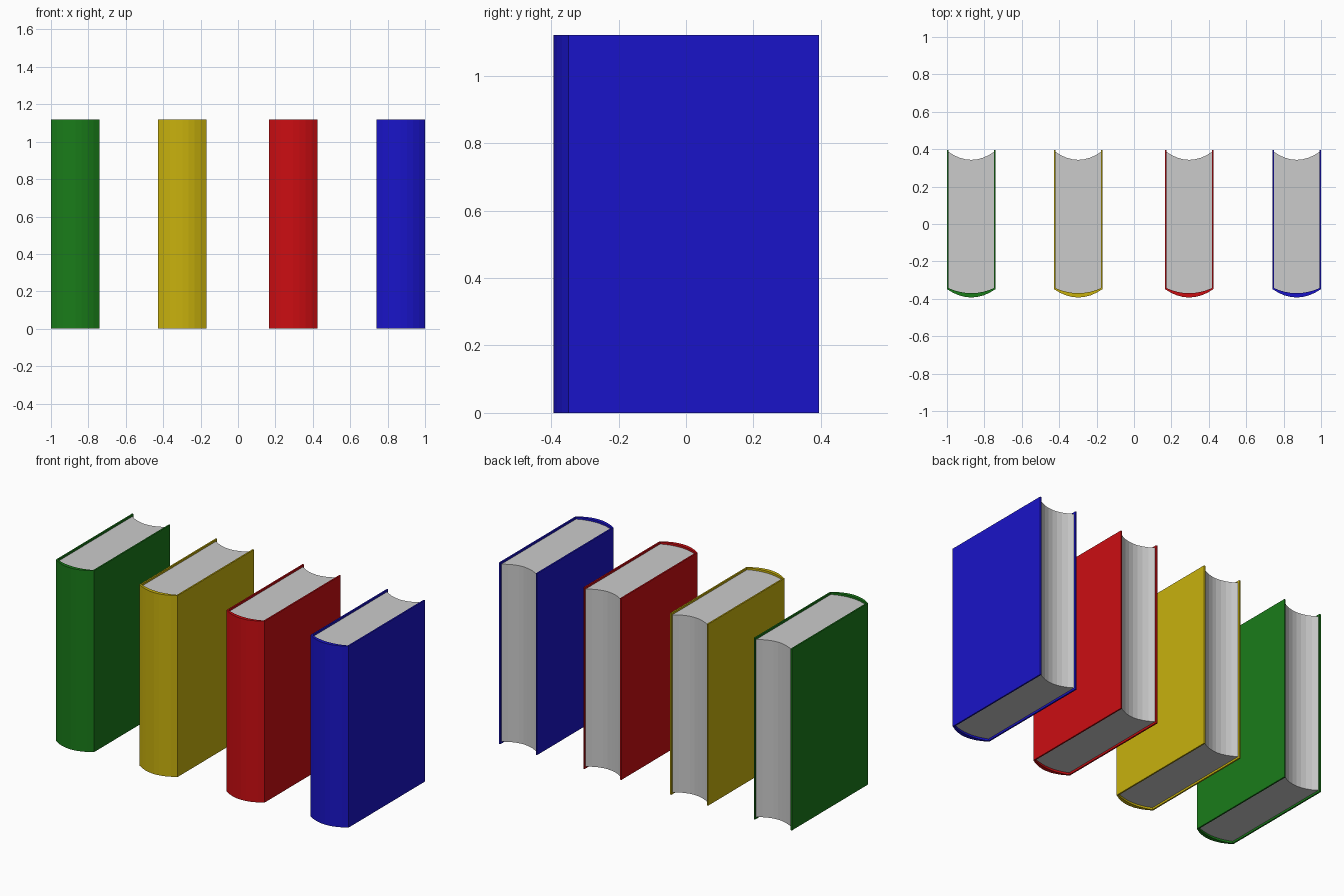
import bpy, bmesh

if "Cube" in bpy.data.objects:
    bpy.data.objects.remove(bpy.data.objects["Cube"])

H, HALF = 1.12, 0.13      # book height and half thickness
BOARD, INSET, SEG = 0.009, 0.012, 8


def arc(half, y_edge, y_mid):
    """Shallow curve from -half to +half, with its middle at y_mid."""
    pts = []
    for i in range(SEG + 1):
        t = -1 + 2 * i / SEG
        pts.append((half * t, y_mid + (y_edge - y_mid) * t * t))
    return pts


def extrude_profile(name, pts, x, z0, z1, mat=None):
    bm = bmesh.new()
    face = bm.faces.new([bm.verts.new((px, py, z0)) for px, py in pts])
    new = bmesh.ops.extrude_face_region(bm, geom=[face])["geom"]
    bmesh.ops.translate(bm, vec=(0, 0, z1 - z0),
                        verts=[g for g in new if isinstance(g, bmesh.types.BMVert)])
    bmesh.ops.recalc_face_normals(bm, faces=bm.faces)
    mesh = bpy.data.meshes.new(name)
    bm.to_mesh(mesh)
    bm.free()
    ob = bpy.data.objects.new(name, mesh)
    ob.location.x = x
    bpy.context.collection.objects.link(ob)
    if mat:
        mesh.materials.append(mat)
    return ob


inner = HALF - BOARD
spine_in = arc(inner, -0.343, -0.37)

# Cover: two boards joined by a rounded spine, as one U-shaped profile
cover = ([(-HALF, 0.395)] + arc(HALF, -0.348, -0.393) + [(HALF, 0.395)]
         + [(inner, 0.395)] + spine_in[::-1] + [(-inner, 0.395)])
# Page block: rounded at the spine, hollow at the fore edge
pages = spine_in + arc(inner, 0.385, 0.343)[::-1]

books = [("green", -0.87, (0.01, 0.2, 0.01, 1)),
         ("yellow", -0.298, (0.58, 0.44, 0.004, 1)),
         ("red", 0.295, (0.6, 0.004, 0.006, 1)),
         ("blue", 0.87, (0.01, 0.007, 0.58, 1))]

for name, x, colour in books:
    mat = bpy.data.materials.new(name + "_cloth")
    mat.diffuse_color = colour
    mat.use_nodes = True
    mat.node_tree.nodes["Principled BSDF"].inputs["Base Color"].default_value = mat.diffuse_color
    extrude_profile(name + "_book_cover", cover, x, 0, H, mat)
    extrude_profile(name + "_book_pages", pages, x, INSET, H - INSET)
